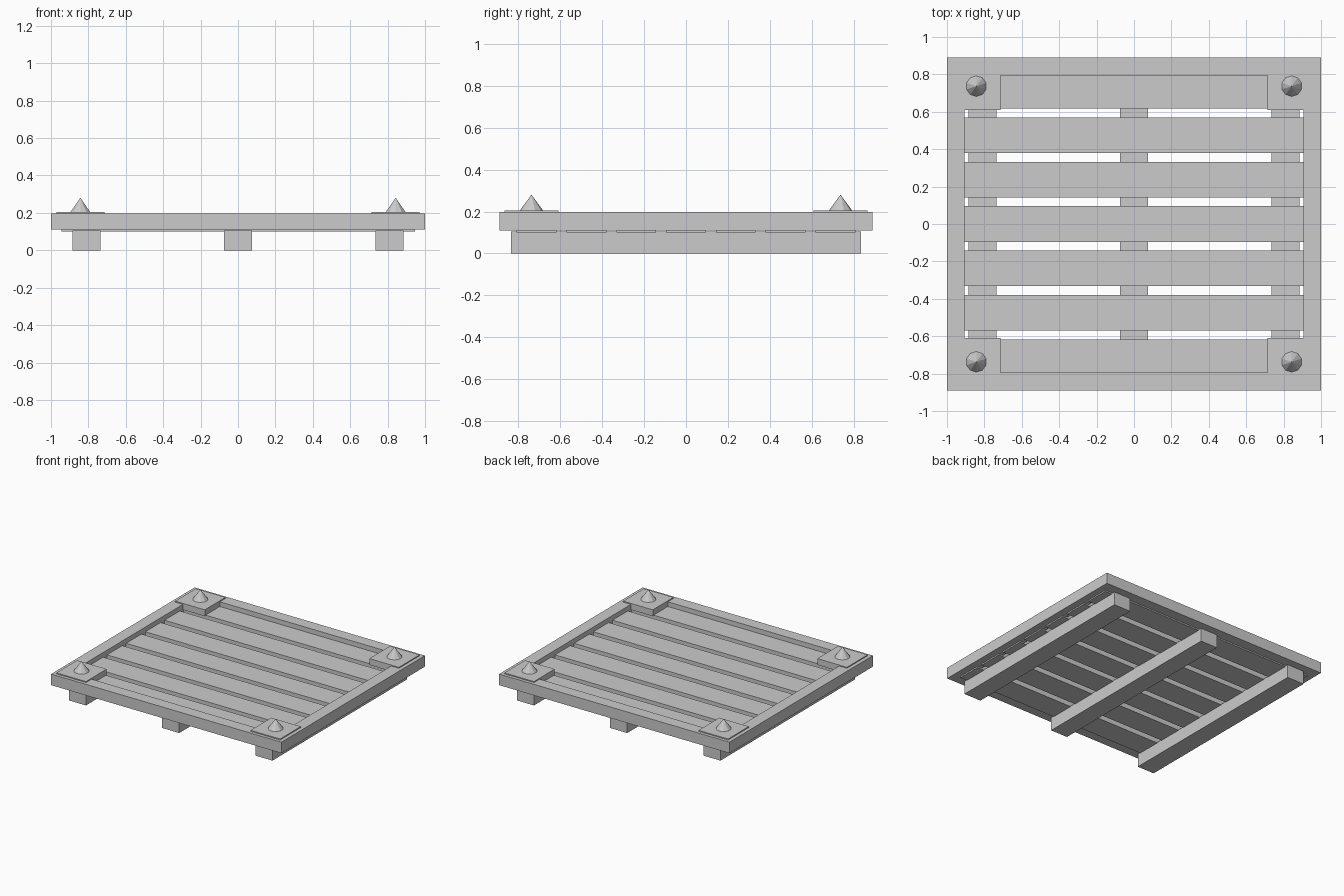
import bpy, bmesh

if "Cube" in bpy.data.objects:
    bpy.data.objects.remove(bpy.data.objects["Cube"])


def finish(name, bm):
    bmesh.ops.recalc_face_normals(bm, faces=bm.faces)
    mesh = bpy.data.meshes.new(name)
    bm.to_mesh(mesh)
    bm.free()
    obj = bpy.data.objects.new(name, mesh)
    bpy.context.collection.objects.link(obj)
    return obj


def box(name, x, y, z0, z1, sx, sy):
    bm = bmesh.new()
    bmesh.ops.create_cube(bm, size=1)
    for v in bm.verts:
        v.co = (x + v.co.x * sx, y + v.co.y * sy, (z0 + z1) / 2 + v.co.z * (z1 - z0))
    return finish(name, bm)


def ring(name, outer, inner, z0, z1):
    """Rectangular border given outer and inner half sizes."""
    bm = bmesh.new()
    corners = [(-1, -1), (1, -1), (1, 1), (-1, 1)]
    loops = [[bm.verts.new((cx * h[0], cy * h[1], z)) for cx, cy in corners]
             for h, z in ((outer, z0), (outer, z1), (inner, z1), (inner, z0))]
    for k in range(4):
        a, b = loops[k], loops[(k + 1) % 4]
        for i in range(4):
            j = (i + 1) % 4
            bm.faces.new((a[i], a[j], b[j], b[i]))
    return finish(name, bm)


# Runners on the ground
for i, x in enumerate((-0.81, 0, 0.81)):
    box(f"runner_{i + 1}", x, 0, 0, 0.105, 0.148, 1.67)

# Deck slats
for i in range(7):
    box(f"deck_slat_{i + 1}", 0, (i - 3) * 0.2375, 0.10, 0.16, 1.89, 0.19)

# Raised border around the deck
ring("border_frame", (1.0, 0.89), (0.905, 0.795), 0.11, 0.197)

# Corner plates with faceted spikes
for sx, sy in ((-1, -1), (1, -1), (1, 1), (-1, 1)):
    tag = ("front" if sy < 0 else "back") + ("_left" if sx < 0 else "_right")
    x, y = sx * 0.843, sy * 0.737
    box(f"corner_plate_{tag}", x, y, 0.155, 0.205, 0.257, 0.257)
    bpy.ops.mesh.primitive_cone_add(vertices=10, radius1=0.059, radius2=0, depth=0.08,
                                    location=(x, y, 0.24))
    bpy.context.object.name = f"spike_{tag}"
